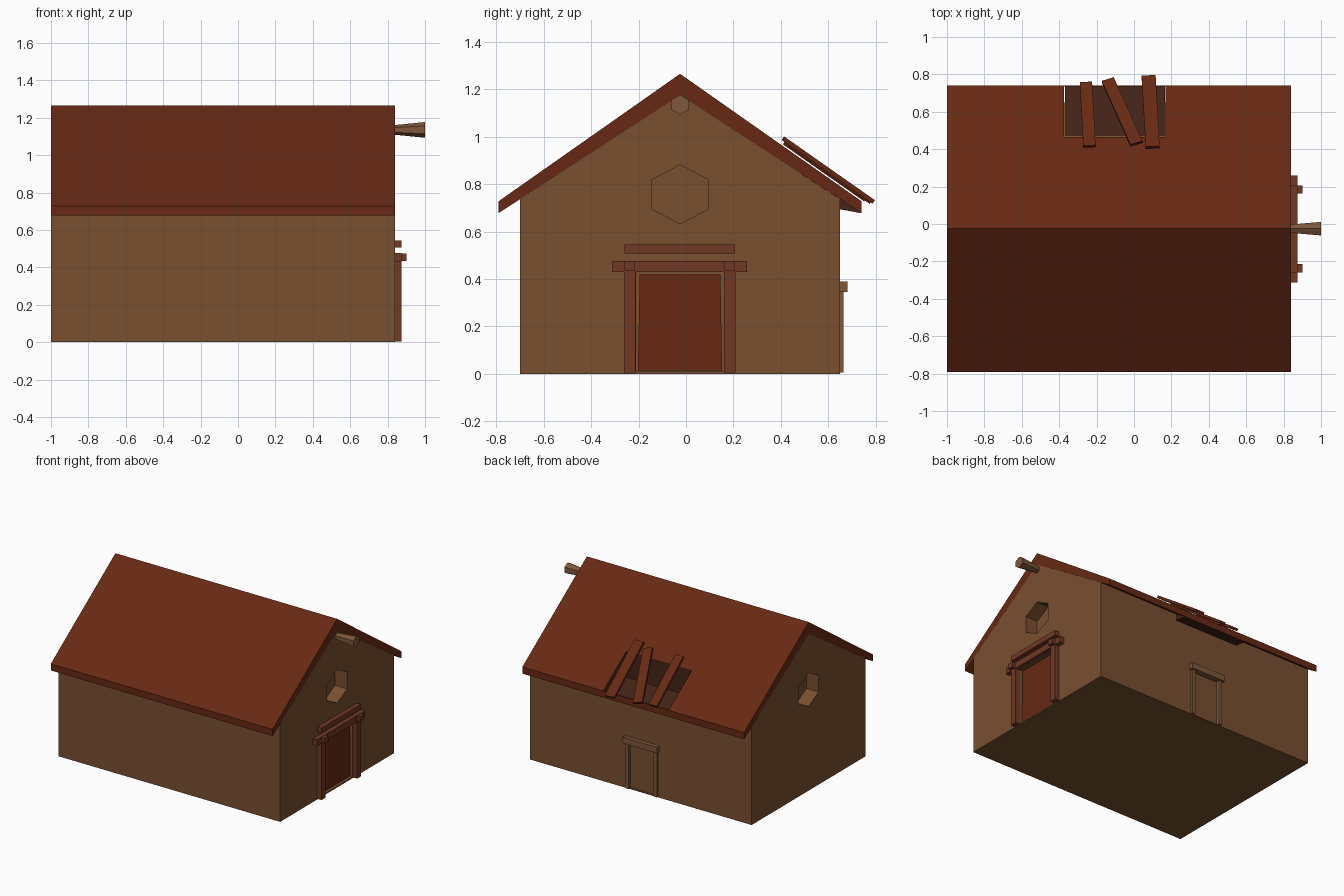
import bpy, bmesh, math
from mathutils import Vector, Matrix

if "Cube" in bpy.data.objects:
    bpy.data.objects.remove(bpy.data.objects["Cube"])


def material(name, rgb):
    m = bpy.data.materials.new(name)
    m.diffuse_color = (*rgb, 1)
    m.use_nodes = True
    m.node_tree.nodes["Principled BSDF"].inputs["Base Color"].default_value = m.diffuse_color
    return m


WALL = material("brown_timber", (0.19, 0.08, 0.03))
ROOF = material("red_roof", (0.135, 0.022, 0.007))
FRAME = material("red_frame", (0.16, 0.04, 0.018))
TRIM = material("light_timber", (0.21, 0.095, 0.042))
DARK = material("dark_gap", (0.06, 0.018, 0.009))
YC = -0.025          # ridge line
X0, X1 = -1.0, 0.84  # gable ends


def finish(name, bm, mat):
    bmesh.ops.recalc_face_normals(bm, faces=bm.faces)
    me = bpy.data.meshes.new(name)
    bm.to_mesh(me)
    bm.free()
    ob = bpy.data.objects.new(name, me)
    bpy.context.collection.objects.link(ob)
    if mat:
        me.materials.append(mat)
    return ob


def prism(name, profile, xa, xb, mat=None):
    """Extrude a (y, z) outline along x."""
    bm = bmesh.new()
    face = bm.faces.new([bm.verts.new((xa, y, z)) for y, z in profile])
    ext = bmesh.ops.extrude_face_region(bm, geom=[face])["geom"]
    bmesh.ops.translate(bm, vec=(xb - xa, 0, 0),
                        verts=[v for v in ext if isinstance(v, bmesh.types.BMVert)])
    return finish(name, bm, mat)


def box(name, x, y, z, mat=None):
    return prism(name, [(y[0], z[0]), (y[1], z[0]), (y[1], z[1]), (y[0], z[1])], x[0], x[1], mat)


def cut(ob, cutter):
    cutter.hide_render = True
    cutter.display_type = 'WIRE'
    mod = ob.modifiers.new("cut", 'BOOLEAN')
    mod.object = cutter
    mod.operation = 'DIFFERENCE'
    mod.solver = 'EXACT'


# Walls and roof
walls = prism("walls", [(-0.70, 0), (0.65, 0), (0.65, 0.736), (YC, 1.175), (-0.70, 0.736)], X0, X1, WALL)
roof = prism("roof", [(-0.79, 0.678), (YC, 1.175), (0.74, 0.678), (0.74, 0.728),
                      (YC, 1.265), (-0.79, 0.728)], X0, X1, ROOF)

# Hexagonal window recesses in both gables
hexagon = [(YC + 0.136 * math.sin(i * math.pi / 3), 0.757 + 0.124 * math.cos(i * math.pi / 3))
           for i in range(6)]
for side, xa, xb in (("right", X1 - 0.1, X1 + 0.1), ("left", X0 - 0.1, X0 + 0.1)):
    cut(walls, prism(f"{side}_window_cutter", hexagon, xa, xb))

# Door recesses
cut(walls, box("main_door_cutter", (X1 - 0.03, X1 + 0.1), (-0.21, 0.16), (0.01, 0.43)))
cut(walls, box("side_door_cutter", (-0.20, 0.015), (0.635, 0.72), (0.005, 0.345)))

# Broken hole in the back roof slope, with a dark lining
hole = prism("roof_hole_cutter", [(0.466, 0.724), (0.736, 0.672), (0.736, 1.2), (0.466, 1.2)], -0.374, 0.169)
cut(roof, hole)
cut(walls, hole)
bm = bmesh.new()
outline = [(0.735, 0.725), (0.735, 0.678), (0.47, 0.728), (0.47, 0.915)]
a, b = [[bm.verts.new((x, y, z)) for y, z in outline] for x in (-0.37, 0.165)]
for i in range(1, 3):
    bm.faces.new((a[i], a[i + 1], b[i + 1], b[i]))
bm.faces.new(a)
bm.faces.new(b)
finish("roof_hole_lining", bm, DARK)

# Loose planks over the hole: upper end, lower end, width, height above roof
planks = [((-0.238, 0.415), (-0.257, 0.755), 0.066, 0.018),
          ((0.013, 0.43), (-0.14, 0.77), 0.068, 0.024),
          ((0.10, 0.41), (0.078, 0.79), 0.075, 0.033)]
for n, (p, q, w, lift) in enumerate(planks):
    start, end = [Vector((x, y, 1.265 - 0.702 * (y - YC) + lift)) for x, y in (p, q)]
    along = (end - start).normalized()
    normal = Vector((0, 0.702, 1)).normalized()
    across = along.cross(normal).normalized()
    rot = Matrix((across, along, normal)).transposed().to_4x4()
    bm = bmesh.new()
    bmesh.ops.create_cube(bm, size=1)
    scale = Matrix.Diagonal((w, (end - start).length, 0.018, 1))
    bm.transform(Matrix.Translation((start + end) / 2) @ rot @ scale)
    finish(f"roof_plank_{n + 1}", bm, ROOF)

# Main door and its frame
prism("main_door", [(-0.203, 0.015), (0.152, 0.015), (0.145, 0.42), (-0.195, 0.42)],
      X1 - 0.035, X1 - 0.015, ROOF)
for side, y in (("front", -0.237), ("back", 0.185)):
    box(f"door_post_{side}", (X1, 0.875), (y - 0.024, y + 0.024), (0.005, 0.43), FRAME)
    box(f"door_peg_{side}", (0.87, 0.90), (y - 0.022, y + 0.022), (0.435, 0.475), FRAME)
box("door_crossbeam", (X1, 0.875), (-0.313, 0.258), (0.43, 0.477), FRAME)
box("door_top_beam", (X1, 0.875), (-0.26, 0.206), (0.507, 0.545), FRAME)

# Side door frame on the back wall
for side, x in (("left", -0.21), ("right", 0.025)):
    box(f"side_door_post_{side}", (x - 0.013, x + 0.013), (0.64, 0.665), (0.005, 0.345), TRIM)
box("side_door_lintel", (-0.235, 0.05), (0.64, 0.68), (0.345, 0.39), TRIM)

# Flared hexagonal hoist beam under the ridge
bm = bmesh.new()
bmesh.ops.create_cone(bm, cap_ends=True, segments=6, radius1=0.024, radius2=0.042, depth=0.18)
bm.transform(Matrix.Translation((0.91, YC, 1.135)) @ Matrix.Rotation(math.pi / 2, 4, 'Y')
             @ Matrix.Rotation(math.pi / 6 * 3, 4, 'Z'))
finish("hoist_beam", bm, TRIM)
